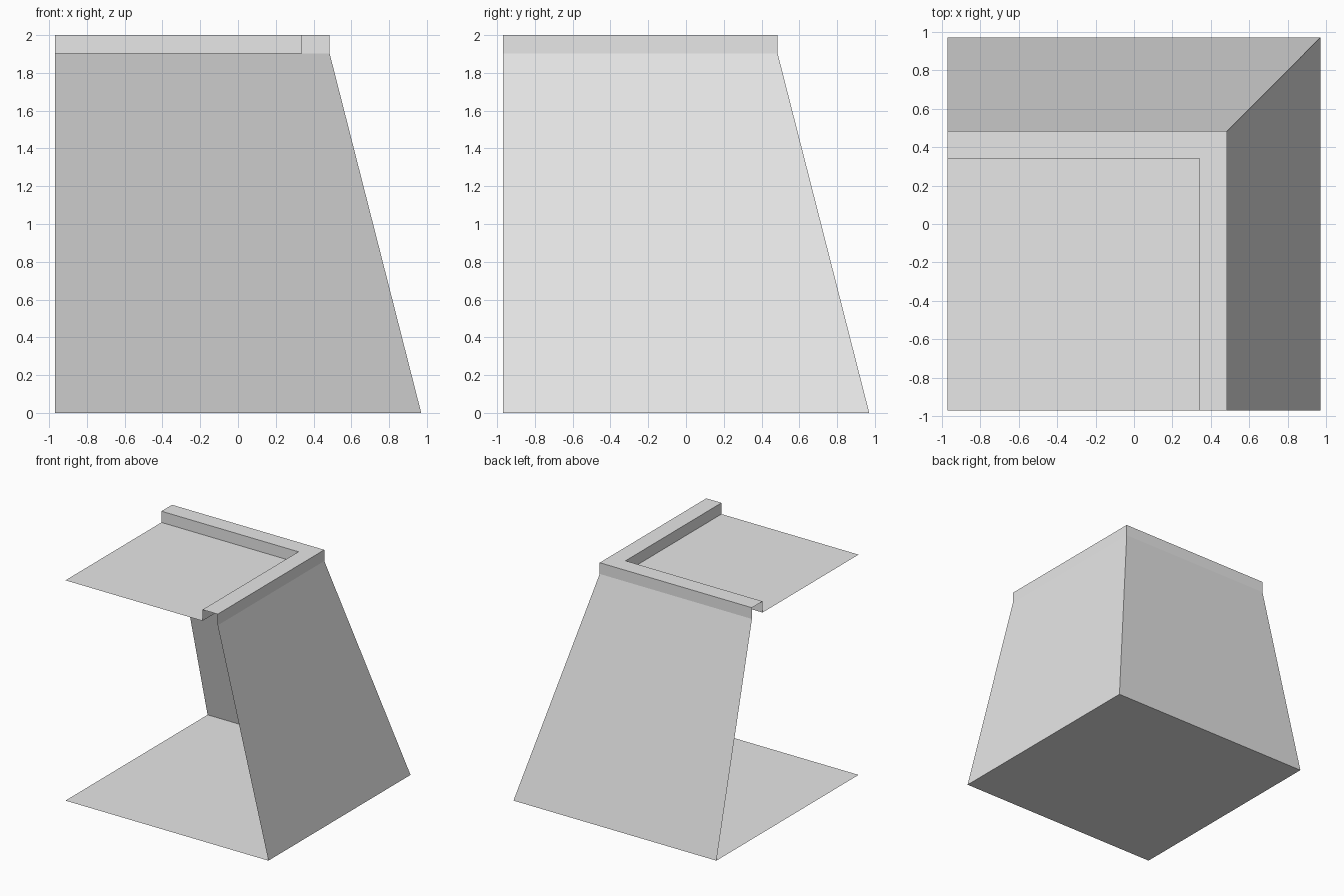
import bpy

if "Cube" in bpy.data.objects:
    bpy.data.objects.remove(bpy.data.objects["Cube"])

HALF = 0.97     # half width of the square footprint
RIM_OUT = 0.485 # outer edge of the raised rim
RIM_IN = 0.34   # inner edge of the raised rim
DECK_Z = 1.903
TOP_Z = 2.0

grey = bpy.data.materials.new("light_grey")
grey.diffuse_color = (0.8, 0.8, 0.8, 1.0)
grey.use_nodes = True
grey.node_tree.nodes["Principled BSDF"].inputs["Base Color"].default_value = grey.diffuse_color


def make_object(name, verts, faces):
    mesh = bpy.data.meshes.new(name)
    mesh.from_pydata(verts, [], faces)
    mesh.materials.append(grey)
    mesh.update()
    obj = bpy.data.objects.new(name, mesh)
    bpy.context.collection.objects.link(obj)
    return obj


def corner_sweep(name, profile):
    """Sweep (offset, height) points round the outer corner, ends left open."""
    verts, faces = [], []
    for o, z in profile:
        verts += [(-HALF, o, z), (o, o, z), (o, -HALF, z)]
    for i in range(len(profile) - 1):
        p, q = 3 * i, 3 * i + 3
        for k in range(2):
            faces.append((p + k + 1, p + k, q + k, q + k + 1))
    return make_object(name, verts, faces)


def square(name, edge, z, facing_up):
    verts = [(-HALF, -HALF, z), (edge, -HALF, z), (edge, edge, z), (-HALF, edge, z)]
    return make_object(name, verts, [(0, 1, 2, 3) if facing_up else (3, 2, 1, 0)])


# Two sloping walls meeting at the back right corner
corner_sweep("sloped_wall", [(HALF, 0), (RIM_OUT, DECK_Z)])
# Raised rim, open at both ends and underneath
corner_sweep("rim", [(RIM_OUT, DECK_Z), (RIM_OUT, TOP_Z), (RIM_IN, TOP_Z), (RIM_IN, DECK_Z)])
# Thin upper deck inside the rim and thin base sheet
square("deck", RIM_IN, DECK_Z, True)
square("base", HALF, 0.0, False)
